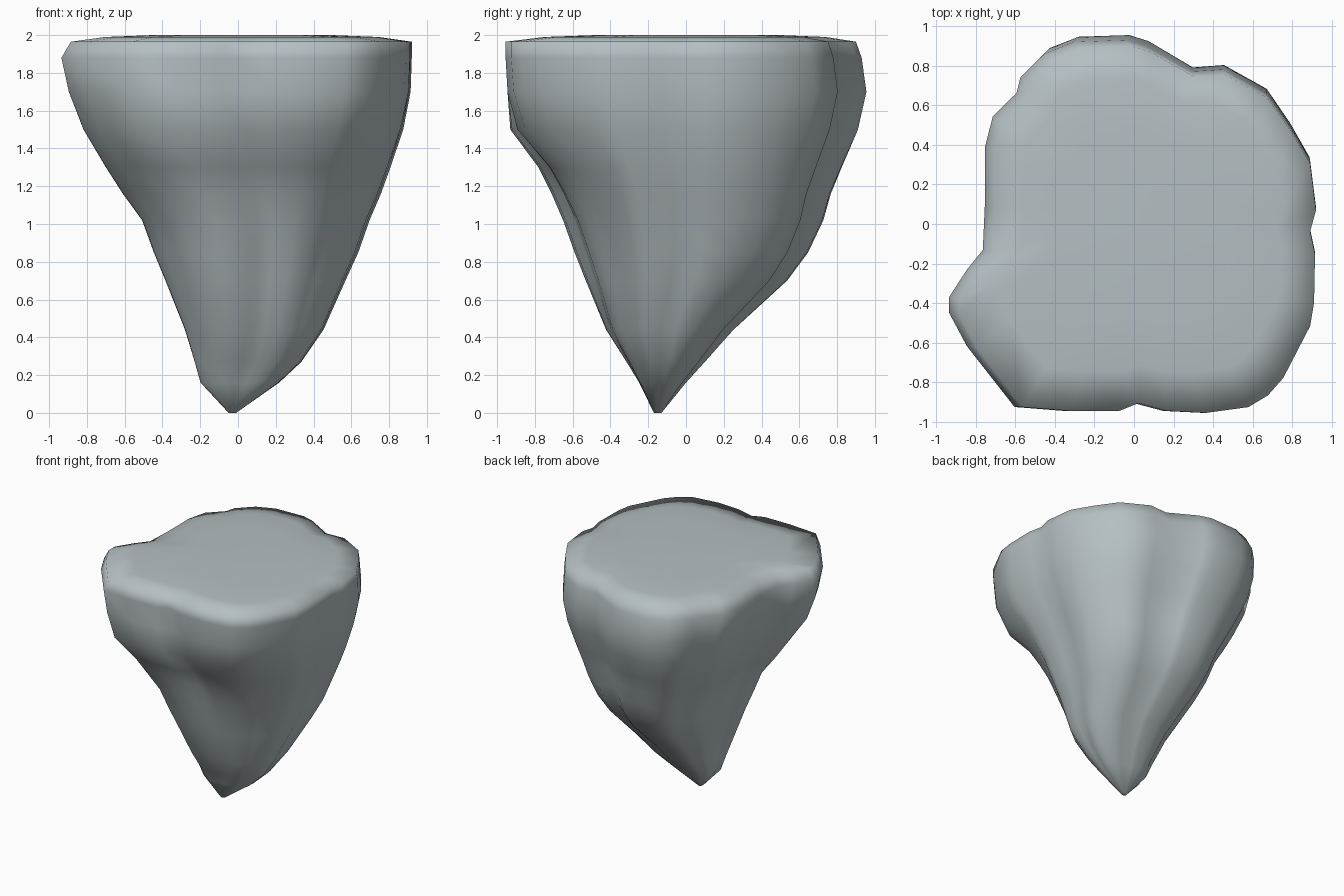
import bpy, bmesh, math

if "Cube" in bpy.data.objects:
    bpy.data.objects.remove(bpy.data.objects["Cube"])

# Plan outline of the rock, clockwise from the back
OUTLINE = [(-.04, .95), (.06, .92), (.29, .79), (.45, .80), (.67, .68), (.79, .51),
           (.89, .34), (.92, .10), (.89, -.01), (.915, -.13), (.91, -.38), (.89, -.5),
           (.75, -.77), (.67, -.86), (.57, -.92), (.35, -.95), (.15, -.94), (0, -.90),
           (-.1, -.94), (-.35, -.94), (-.6, -.92), (-.84, -.61), (-.93, -.44),
           (-.93, -.36), (-.84, -.22), (-.76, -.12), (-.75, .1), (-.75, .4),
           (-.71, .56), (-.59, .68), (-.57, .76), (-.45, .88), (-.3, .94)]
# Height, left, right, front, back extents
LEVELS = [(0, -.05, -.01, -.17, -.13), (.16, -.20, .22, -.25, .0),
          (.27, -.23, .34, -.32, .10), (.44, -.28, .46, -.43, .25),
          (.70, -.38, .58, -.54, .53), (.85, -.44, .65, -.60, .64),
          (1.02, -.50, .71, -.66, .72), (1.16, -.60, .77, -.72, .76),
          (1.30, -.69, .82, -.79, .82), (1.50, -.81, .885, -.94, .91),
          (1.70, -.89, .92, -.955, .955), (1.88, -.93, .925, -.955, .93),
          (1.965, -.88, .925, -.955, .90), (1.99, -.70, .75, -.75, .74),
          (2.0, -.45, .5, -.48, .5)]
# Dents (positive) and bulges (negative): direction, width, depth
DENTS = [(-50, 22, .20), (-80, 14, .09), (72, 10, .05), (-2, 9, .04),
         (160, 26, -.13), (125, 16, -.07)]


def ring_point(x, y, level):
    z, left, right, front, back = level
    u, v = x / .925, y / .95
    a = math.atan2(v, u)
    # lower sections get rounder
    k = .28 * max(0, 1 - z / 1.2)
    u += (math.cos(a) - u) * k
    v += (math.sin(a) - v) * k
    # dents fade out at the rim and at the tip
    fade = math.sin(math.pi * min(1, max(0, (z - .05) / 1.7)) ** .8)
    for ang, width, depth in DENTS:
        d = (math.degrees(a) - ang + 180) % 360 - 180
        s = 1 - depth * fade * math.exp(-(d / width) ** 2)
        u, v = u * s, v * s
    # the left lobe stays inside the front silhouette
    u = max(u, -1.02)
    return ((left + right) / 2 + u * (right - left) / 2,
            (front + back) / 2 + v * (back - front) / 2, z)


# Loft the rings into a single tapered rock
bm = bmesh.new()
rings = [[bm.verts.new(ring_point(x, y, lv)) for x, y in OUTLINE] for lv in LEVELS]
n = len(OUTLINE)
for lo, hi in zip(rings, rings[1:]):
    for i in range(n):
        j = (i + 1) % n
        bm.faces.new((lo[i], lo[j], hi[j], hi[i]))
bm.faces.new(rings[0])
bm.faces.new(rings[-1])
bmesh.ops.recalc_face_normals(bm, faces=bm.faces)
for f in bm.faces:
    f.smooth = True
mesh = bpy.data.meshes.new("tapered_rock")
bm.to_mesh(mesh)
bm.free()

rock = bpy.data.objects.new("tapered_rock", mesh)
bpy.context.collection.objects.link(rock)
stone = bpy.data.materials.new("grey stone")
stone.diffuse_color = (.46, .52, .54, 1)
stone.use_nodes = True
stone.node_tree.nodes["Principled BSDF"].inputs["Base Color"].default_value = stone.diffuse_color
mesh.materials.append(stone)
